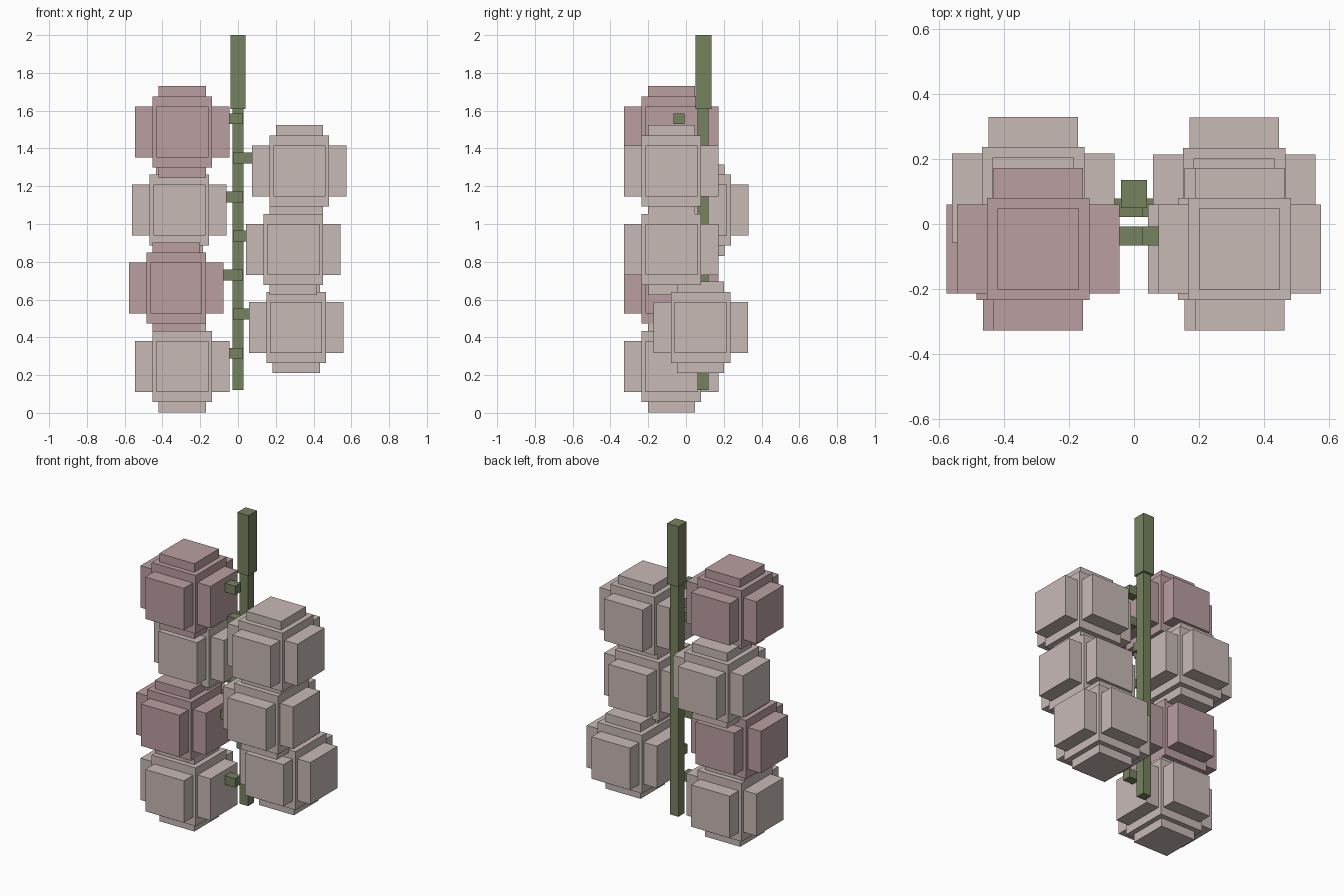
import bpy
import bmesh
from mathutils import Matrix, Vector

if "Cube" in bpy.data.objects:
    bpy.data.objects.remove(bpy.data.objects["Cube"])


def material(name, rgb):
    m = bpy.data.materials.new(name)
    m.diffuse_color = (*rgb, 1.0)
    m.use_nodes = True
    m.node_tree.nodes["Principled BSDF"].inputs["Base Color"].default_value = m.diffuse_color
    return m


PALE = material("pale blush", (0.578, 0.491, 0.468))
PINK = material("dusty pink", (0.491, 0.342, 0.355))
GREEN = material("stem green", (0.181, 0.223, 0.112))


def boxes(name, parts, mat):
    """One object made of boxes, each given as (centre, size)."""
    bm = bmesh.new()
    for centre, size in parts:
        bmesh.ops.create_cube(
            bm, size=1.0,
            matrix=Matrix.Translation(Vector(centre)) @ Matrix.Diagonal((*size, 1.0)))
    mesh = bpy.data.meshes.new(name)
    bm.to_mesh(mesh)
    bm.free()
    mesh.materials.append(mat)
    obj = bpy.data.objects.new(name, mesh)
    bpy.context.collection.objects.link(obj)
    return obj


# Stem: thin lower rod and thicker top
boxes("stem", [((0, 0.09, 0.865), (0.06, 0.06, 1.49))], GREEN)
boxes("stem_top", [((0, 0.0925, 1.805), (0.08, 0.085, 0.39))], GREEN)

# Stepped blossom: core plus one slab along each axis
BLOSSOM = [(0.315, 0.315, 0.376),
           (0.50, 0.275, 0.27),
           (0.275, 0.50, 0.27),
           (0.25, 0.25, 0.486)]

# Blossoms alternate sides down the stem: x, y, z, colour
CLUSTER = [(-0.295, -0.077, 1.487, PINK),
           (0.325, -0.077, 1.280, PALE),
           (-0.310, 0.080, 1.073, PALE),
           (0.293, -0.077, 0.866, PALE),
           (-0.327, -0.077, 0.660, PINK),
           (0.308, 0.077, 0.453, PALE),
           (-0.295, -0.077, 0.246, PALE)]

for i, (x, y, z, mat) in enumerate(CLUSTER, 1):
    boxes(f"blossom_{i}", [((x, y, z), size) for size in BLOSSOM], mat)
    # Short stalk reaching from the stem into the blossom
    side = 1 if x > 0 else -1
    inner, outer = -0.027 * side, x - side * 0.235
    sy = 0.05 if y > 0 else -0.037
    boxes(f"stalk_{i}", [(((inner + outer) / 2, sy, z + 0.07),
                          (abs(outer - inner), 0.058, 0.057))], GREEN)
